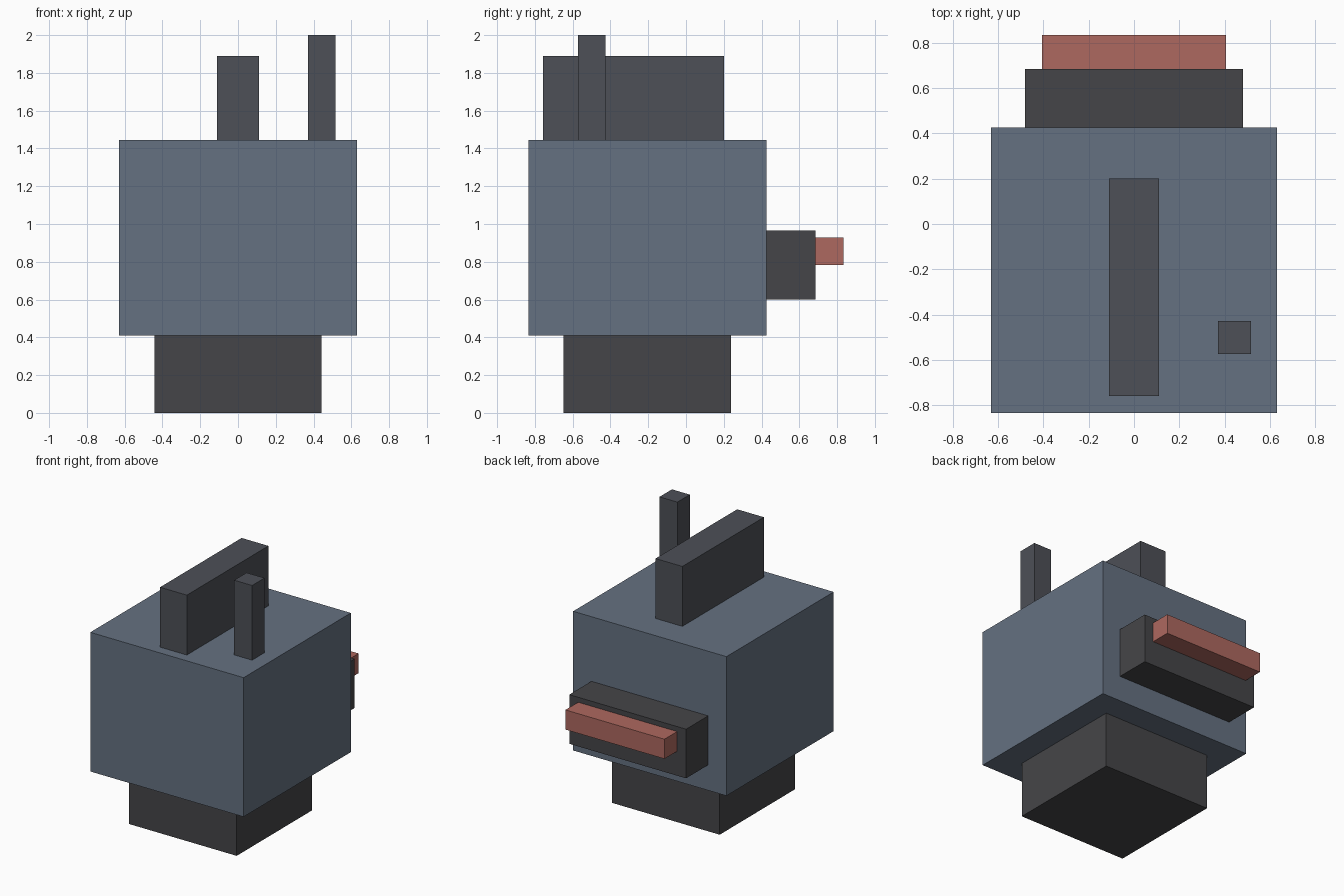
import bpy

if "Cube" in bpy.data.objects:
    bpy.data.objects.remove(bpy.data.objects["Cube"])


def material(name, rgb):
    m = bpy.data.materials.new(name)
    m.diffuse_color = (*rgb, 1.0)
    m.use_nodes = True
    m.node_tree.nodes["Principled BSDF"].inputs["Base Color"].default_value = m.diffuse_color
    return m


def box(name, x, y, z, mat):
    """Box spanning the (min, max) ranges on each axis."""
    spans = (x, y, z)
    bpy.ops.mesh.primitive_cube_add(size=1, location=[(a + b) / 2 for a, b in spans])
    ob = bpy.context.object
    ob.name = name
    ob.scale = [b - a for a, b in spans]
    bpy.ops.object.transform_apply(location=False, rotation=False, scale=True)
    ob.data.materials.append(mat)
    return ob


blue = material("blue_grey", (0.13, 0.165, 0.22))
dark = material("dark_grey", (0.06, 0.06, 0.065))
steel = material("steel_grey", (0.075, 0.08, 0.095))
red = material("dull_red", (0.42, 0.14, 0.115))

# Neck and head
box("neck", (-0.443, 0.443), (-0.648, 0.237), (0, 0.411), dark)
box("head", (-0.63, 0.63), (-0.834, 0.425), (0.411, 1.445), blue)

# Face plate with glowing visor bar
box("face_plate", (-0.48, 0.48), (0.425, 0.685), (0.60, 0.965), dark)
box("visor", (-0.407, 0.407), (0.685, 0.834), (0.782, 0.928), red)

# Crest and antenna on top
box("crest", (-0.11, 0.11), (-0.758, 0.20), (1.445, 1.89), steel)
box("antenna", (0.37, 0.517), (-0.573, -0.427), (1.445, 2.0), steel)
